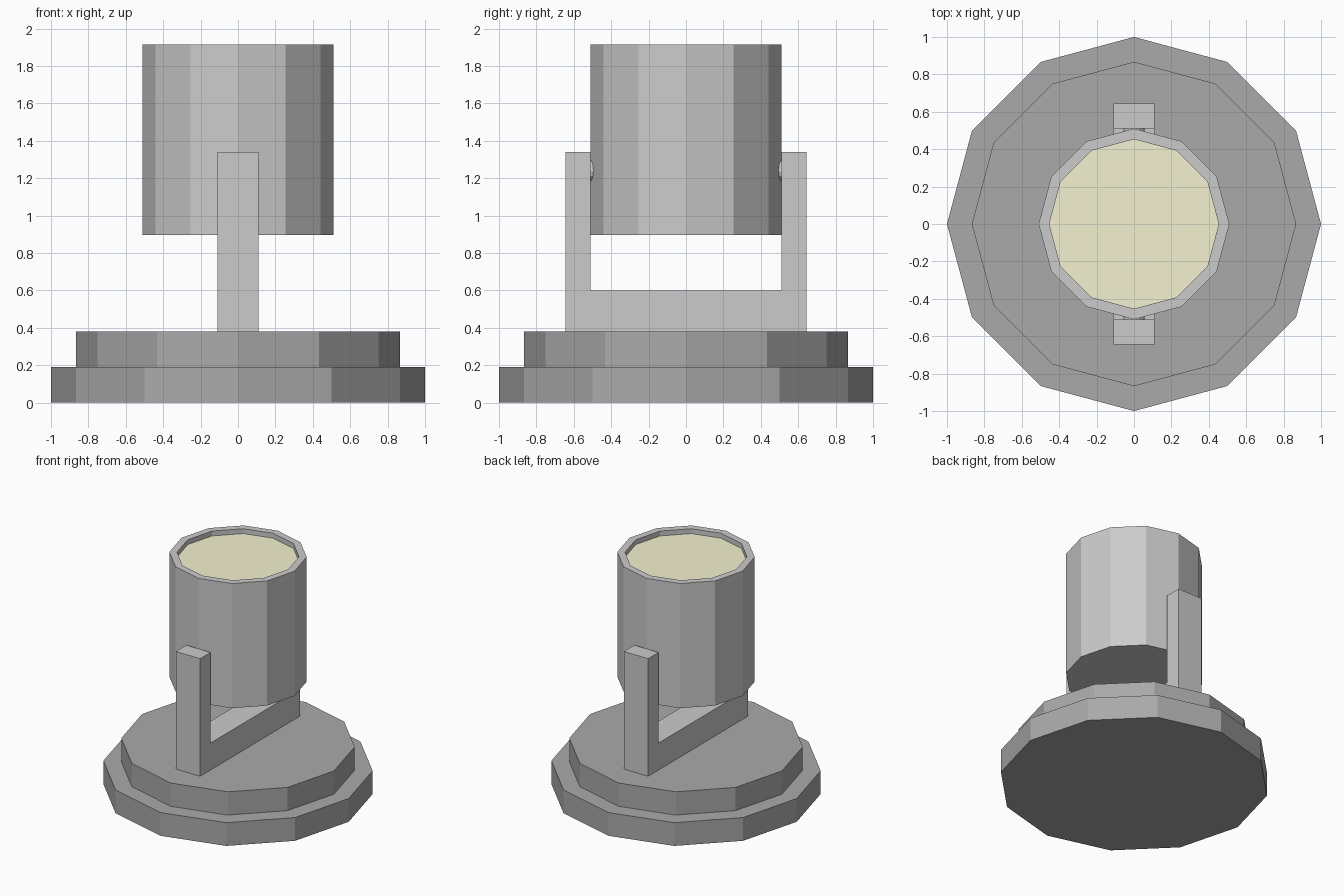
import bpy, bmesh, math
from mathutils import Matrix, Vector

if "Cube" in bpy.data.objects:
    bpy.data.objects.remove(bpy.data.objects["Cube"])


def material(name, rgb):
    mat = bpy.data.materials.new(name)
    mat.diffuse_color = (*rgb, 1)
    mat.use_nodes = True
    mat.node_tree.nodes["Principled BSDF"].inputs["Base Color"].default_value = mat.diffuse_color
    return mat


def finish(name, bm, mat=None):
    bmesh.ops.recalc_face_normals(bm, faces=bm.faces)
    mesh = bpy.data.meshes.new(name)
    bm.to_mesh(mesh)
    bm.free()
    if mat:
        mesh.materials.append(mat)
    obj = bpy.data.objects.new(name, mesh)
    bpy.context.collection.objects.link(obj)
    return obj


def lathe(name, profile, mat=None, sides=12):
    """Stack 12-sided rings (radius, z), capped at both ends."""
    bm = bmesh.new()
    rings = [[bm.verts.new((r * math.cos(2 * math.pi * i / sides),
                            r * math.sin(2 * math.pi * i / sides), z))
              for i in range(sides)] for r, z in profile]
    for a, b in zip(rings, rings[1:]):
        for i in range(sides):
            j = (i + 1) % sides
            bm.faces.new((a[i], a[j], b[j], b[i]))
    bm.faces.new(rings[0])
    bm.faces.new(rings[-1])
    return finish(name, bm, mat)


dark = material("dark_grey", (0.4, 0.4, 0.4))
glow = material("pale_yellow", (0.9, 0.89, 0.63))

# Two-step base
lathe("base", [(1, 0), (1, 0.19), (0.867, 0.19), (0.867, 0.38)], dark)

# Lamp housing with a shallow recess, and the lens set into it
lathe("lamp_housing", [(0.51, 0.897), (0.51, 1.915), (0.453, 1.915), (0.453, 1.865)])
lathe("lens", [(0.453, 1.866), (0.453, 1.875)], glow)

# U-shaped bracket, extruded across x
outline = [(-0.645, 0.38), (0.645, 0.38), (0.645, 1.34), (0.51, 1.34),
           (0.51, 0.6), (-0.51, 0.6), (-0.51, 1.34), (-0.645, 1.34)]
bm = bmesh.new()
face = bm.faces.new([bm.verts.new((-0.11, y, z)) for y, z in outline])
ext = bmesh.ops.extrude_face_region(bm, geom=[face])["geom"]
bmesh.ops.translate(bm, vec=Vector((0.22, 0, 0)),
                    verts=[v for v in ext if isinstance(v, bmesh.types.BMVert)])
finish("bracket", bm)

# Pivot pins joining the bracket arms to the housing
for side, label in ((-1, "front"), (1, "back")):
    bm = bmesh.new()
    bmesh.ops.create_cone(bm, cap_ends=True, segments=12, radius1=0.055,
                          radius2=0.055, depth=0.1,
                          matrix=Matrix.Translation((0, side * 0.51, 1.24))
                          @ Matrix.Rotation(math.pi / 2, 4, 'X'))
    finish(label + "_pivot_pin", bm)
